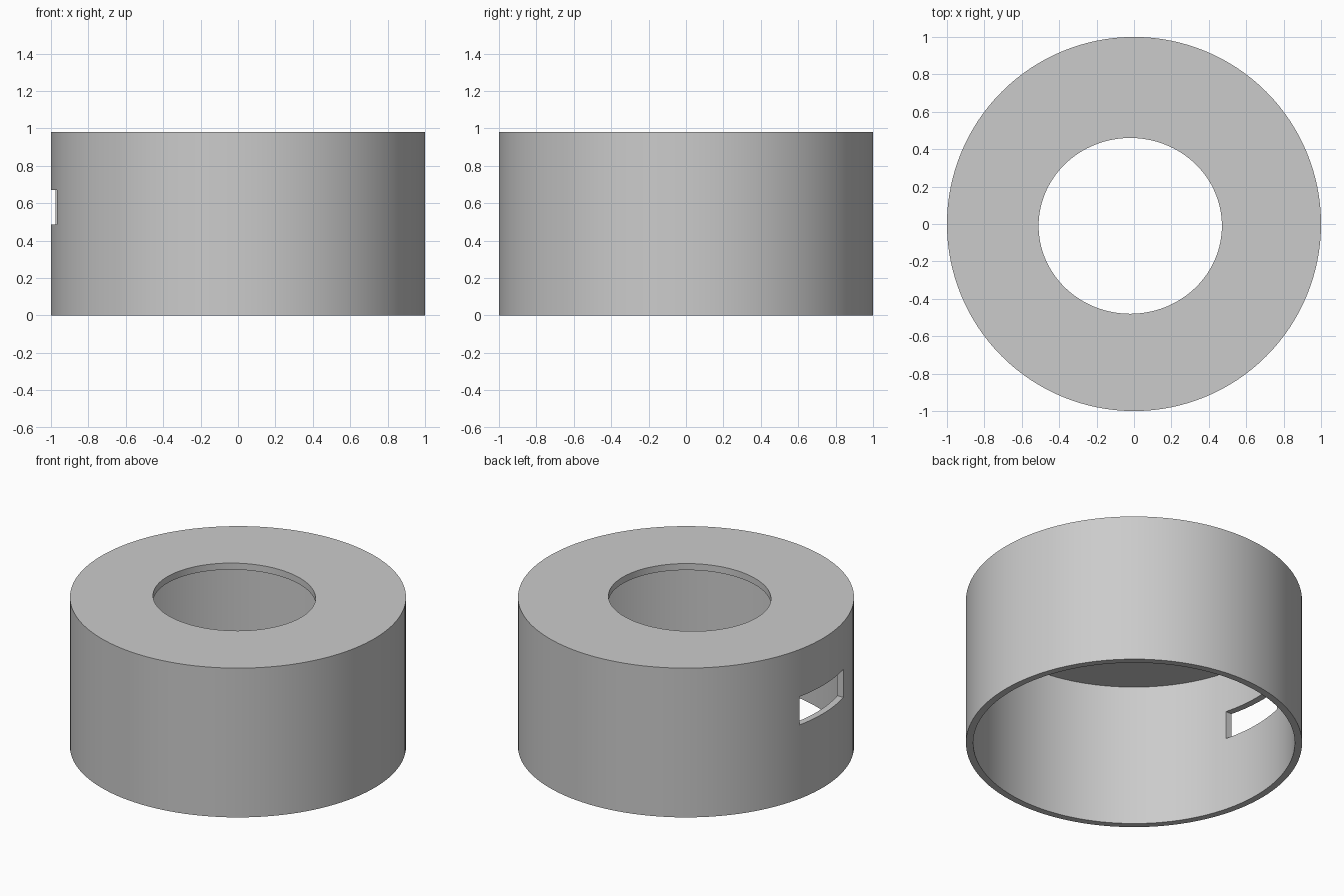
import bpy
import math

HEIGHT = 0.98
WALL = 0.043
SIDES = 128

default = bpy.data.objects.get("Cube")
if default:
    bpy.data.objects.remove(default, do_unlink=True)


def cylinder(name, rx, ry, z0, z1, x=0, y=0):
    bpy.ops.mesh.primitive_cylinder_add(vertices=SIDES, radius=1, depth=1,
                                        location=(x, y, (z0 + z1) / 2))
    obj = bpy.context.object
    obj.name = name
    obj.scale = (rx, ry, z1 - z0)
    bpy.ops.object.transform_apply(location=True, rotation=True, scale=True)
    return obj


def box(name, low, high):
    centre = [(a + b) / 2 for a, b in zip(low, high)]
    bpy.ops.mesh.primitive_cube_add(size=1, location=centre)
    obj = bpy.context.object
    obj.name = name
    obj.scale = [b - a for a, b in zip(low, high)]
    bpy.ops.object.transform_apply(location=True, rotation=True, scale=True)
    return obj


def cut(target, cutter):
    mod = target.modifiers.new(cutter.name, "BOOLEAN")
    mod.operation = "DIFFERENCE"
    mod.solver = "EXACT"
    mod.object = cutter
    cutter.hide_render = True
    bpy.context.view_layer.objects.active = target
    bpy.ops.object.modifier_apply(modifier=mod.name)
    bpy.data.objects.remove(cutter, do_unlink=True)


# Round cap body
cap = cylinder("round_cap", 1, 1, 0, HEIGHT)

# Hollow underside, slightly oval top opening, and side slot
cut(cap, cylinder("hollow", 1 - WALL, 1 - WALL, -0.2, HEIGHT - WALL))
cut(cap, cylinder("top_opening", 0.49, 0.47, 0.7, 1.2, x=-0.02, y=-0.01))
cut(cap, box("side_slot", (-1.2, -0.25, 0.485), (-0.8, 0.215, 0.67)))

# Plain grey material
grey = bpy.data.materials.new("light_grey")
grey.use_nodes = True
colour = (0.6, 0.6, 0.6, 1)
grey.diffuse_color = colour
grey.node_tree.nodes["Principled BSDF"].inputs["Base Color"].default_value = colour
cap.data.materials.clear()
cap.data.materials.append(grey)

# Smooth round walls with crisp rims
bpy.ops.object.select_all(action="DESELECT")
cap.select_set(True)
bpy.context.view_layer.objects.active = cap
bpy.ops.object.shade_smooth_by_angle(angle=math.radians(30))
